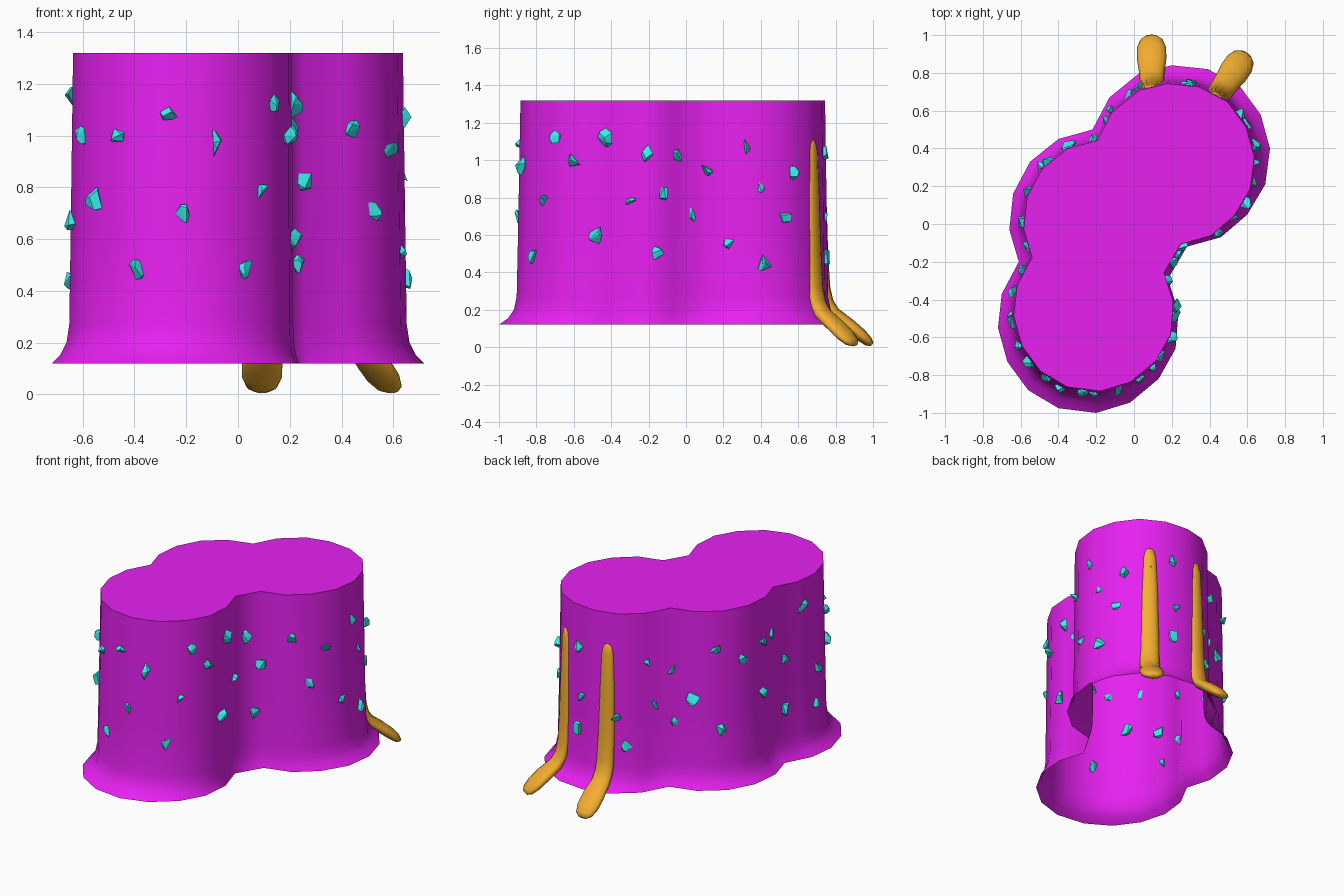
import bpy, bmesh, math, random
from mathutils import Vector

if "Cube" in bpy.data.objects:
    bpy.data.objects.remove(bpy.data.objects["Cube"])

random.seed(4)

def material(name, rgb):
    m = bpy.data.materials.new(name)
    m.diffuse_color = (*rgb, 1)
    m.use_nodes = True
    m.node_tree.nodes["Principled BSDF"].inputs["Base Color"].default_value = m.diffuse_color
    return m

MAGENTA = material("magenta", (0.8, 0.015, 0.88))
CYAN = material("cyan", (0.04, 0.85, 0.85))
ORANGE = material("orange", (0.9, 0.42, 0.03))

def finish(bm, name, mat):
    bmesh.ops.recalc_face_normals(bm, faces=bm.faces[:])
    me = bpy.data.meshes.new(name)
    bm.to_mesh(me)
    bm.free()
    me.materials.append(mat)
    ob = bpy.data.objects.new(name, me)
    bpy.context.collection.objects.link(ob)
    return ob

def loft(bm, rings):
    """Join closed rings of points with smooth quads; returns vertex rings."""
    vs = [[bm.verts.new(p) for p in r] for r in rings]
    n = len(vs[0])
    for a, b in zip(vs, vs[1:]):
        for i in range(n):
            j = (i + 1) % n
            bm.faces.new((a[i], a[j], b[j], b[i])).smooth = True
    return vs

# Three-lobed outline of the flared foot
FOOT = [(-.22, .5), (-.13, .67), (.03, .80), (.2, .84), (.39, .82), (.56, .73), (.67, .58),
        (.72, .4), (.695, .21), (.6, .05), (.46, -.07), (.28, -.12), (.18, -.29), (.235, -.47),
        (.22, -.66), (.13, -.82), (-.02, -.945), (-.2, -1.0), (-.4, -.975), (-.56, -.88),
        (-.67, -.73), (-.72, -.55), (-.70, -.37), (-.61, -.2), (-.66, -.03), (-.64, .16),
        (-.55, .33), (-.4, .45)]
OUT = [Vector(p) / 1.13 for p in FOOT]

# Trunk: open underneath, closed flat on top
bm = bmesh.new()
profile = [(1.13, .12), (1.075, .155), (1.04, .2), (1.023, .27), (1.015, .6), (1.0, 1.32)]
rings = loft(bm, [[(p.x * s, p.y * s, z) for p in OUT] for s, z in profile])
bm.faces.new(rings[-1])
for a, b in zip(rings[-1], rings[-1][1:] + rings[-1][:1]):
    bm.edges.get((a, b)).smooth = False
finish(bm, "trunk", MAGENTA)

def wall(deg):
    """Point and outward normal of the trunk outline at an angle."""
    d = Vector((math.cos(math.radians(deg)), math.sin(math.radians(deg))))
    for i, a in enumerate(OUT):
        b = OUT[(i + 1) % len(OUT)]
        e = b - a
        den = d.cross(e)
        if abs(den) < 1e-9:
            continue
        t, u = a.cross(e) / den, a.cross(d) / den
        if t > 0 and 0 <= u <= 1:
            n = Vector((-e.y, e.x)).normalized()
            return d * t * 1.008, n if n.dot(d) > 0 else -n

# Crystals studded around the trunk: (angle, height)
GEMS = [(227, 1.0), (240, 1.0), (253, 1.07), (263, .97), (281, 1.12), (288, 1.0), (296, 1.12),
        (315, 1.03), (355, 1.02), (11, .96), (26, 1.07), (336, .83), (3, .7), (33, .87),
        (277, .78), (300, .78), (257, .7), (233, .75), (246, .49), (272, .48), (293, .6),
        (327, .5), (20, .56), (33, .44), (46, .93), (42, .7), (58, .93), (68, 1.04), (70, .7),
        (68, .48), (87, .61), (92, .42), (101, .98), (113, .92), (105, .69), (118, .56),
        (130, .72), (144, 1.07), (147, .52), (162, .95), (179, .68), (180, 1.03), (192, 1.03),
        (203, .81), (203, .47), (210, 1.14), (217, .44), (219, .68)]
bm = bmesh.new()
for deg, z in GEMS:
    p, n = wall(deg)
    c, n = Vector((p.x, p.y, z)), Vector((n.x, n.y, 0))
    side = Vector((-n.y, n.x, 0))
    r = random.uniform(.036, .055)
    pts = []
    for k in range(10):
        v = Vector([random.gauss(0, 1) for _ in range(3)]).normalized()
        pts.append(bm.verts.new(c + n * (v.x * r * .75 + .005) + side * v.y * r * .85
                                + Vector((0, 0, v.z * r))))
    res = bmesh.ops.convex_hull(bm, input=pts)
    inner = [g for g in res["geom_interior"] if isinstance(g, bmesh.types.BMVert)]
    if inner:
        bmesh.ops.delete(bm, geom=inner, context='VERTS')
finish(bm, "crystals", CYAN)

# Flattened roots: (outward offset, height, half width, half thickness)
PATH = [(0, 1.11, .015, .010), (0, 1.09, .034, .020), (.002, 1.04, .045, .026),
        (.006, .8, .055, .03), (.014, .5, .06, .031), (.024, .32, .062, .032),
        (.04, .24, .064, .034), (.075, .18, .066, .036), (.16, .115, .078, .036),
        (.22, .065, .077, .034), (.26, .03, .06, .026), (.28, .014, .03, .012)]

def root(name, base, out):
    out = Vector((*out, 0)).normalized()
    side = Vector((-out.y, out.x, 0))
    rings = []
    for i, (o, z, w, t) in enumerate(PATH):
        p, q = PATH[max(i - 1, 0)], PATH[min(i + 1, len(PATH) - 1)]
        tan = out * (q[0] - p[0]) + Vector((0, 0, q[1] - p[1]))
        nrm = tan.cross(side).normalized()
        c = Vector((*base, z)) + out * o
        rings.append([c + side * w * math.cos(a) + nrm * t * math.sin(a)
                      for a in (math.tau * k / 12 for k in range(12))])
    bm = bmesh.new()
    vs = loft(bm, rings)
    for end in (vs[0], vs[-1]):
        bm.faces.new(end).smooth = True
    finish(bm, name, ORANGE)

root("root_left", (.095, .715), (-.01, 1))
root("root_right", (.435, .67), (.57, .82))
